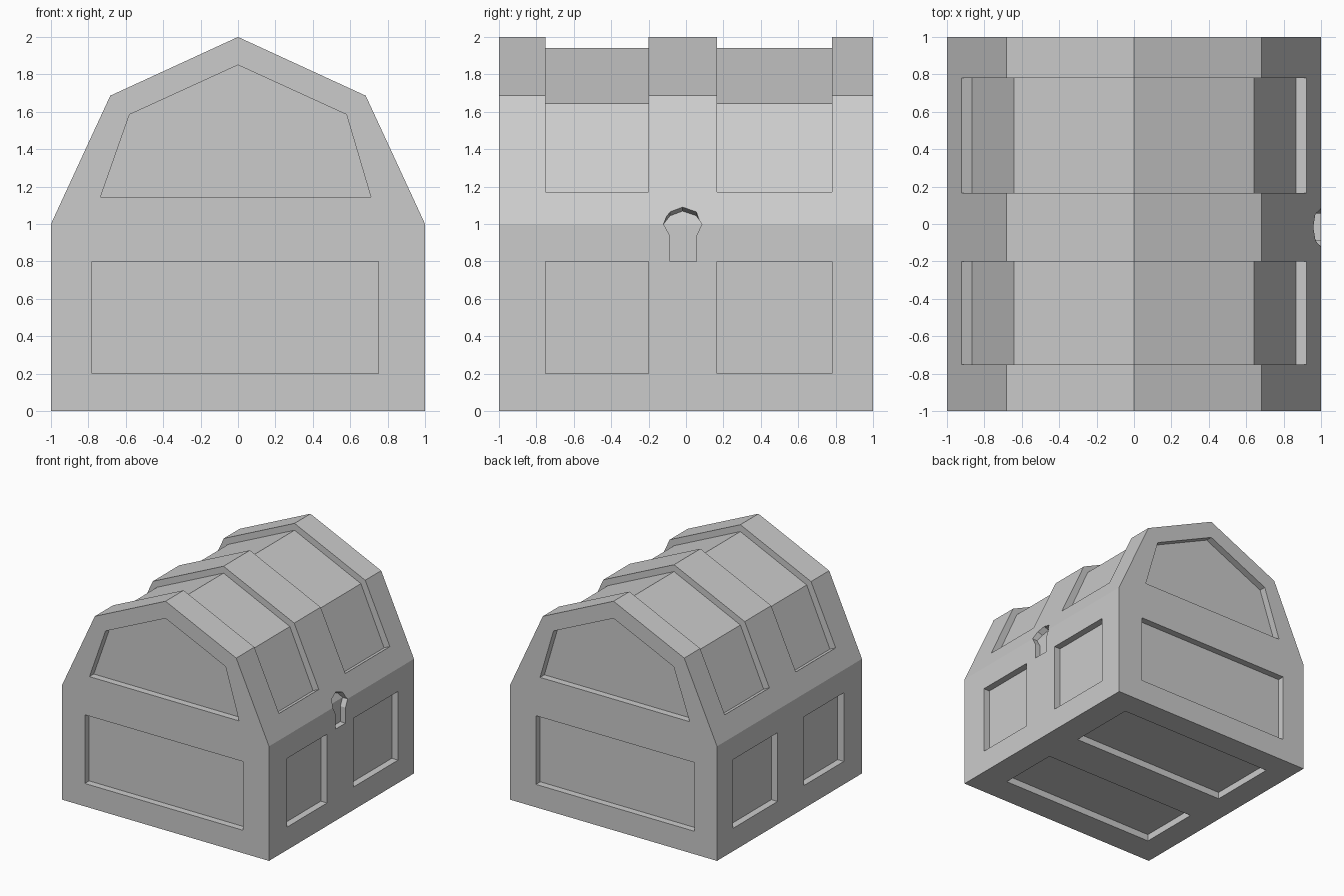
import bpy, bmesh
from mathutils import Vector

if "Cube" in bpy.data.objects:
    bpy.data.objects.remove(bpy.data.objects["Cube"])

DEPTH = 0.06   # how far panels sink in
OUT = 0.05     # how far cutters stick out
X_SPAN = (-0.78, 0.75)
Y_SPANS = [(-0.75, -0.2), (0.165, 0.78)]
Z_SPAN = (0.2, 0.8)


def loft(bm, loop_a, loop_b):
    """Closed solid between two matching loops; returns the two cap faces."""
    a = [bm.verts.new(p) for p in loop_a]
    b = [bm.verts.new(p) for p in loop_b]
    n = len(a)
    caps = [bm.faces.new(a), bm.faces.new(b[::-1])]
    for i in range(n):
        j = (i + 1) % n
        bm.faces.new((a[j], a[i], b[i], b[j]))
    return a, b, caps


def recess(bm, loop, normal, depth=DEPTH):
    """Cutter sinking a flat outline into the surface it lies on."""
    n = Vector(normal)
    return loft(bm, [Vector(p) + n * OUT for p in loop], [Vector(p) - n * depth for p in loop])


def finish(bm, name):
    bmesh.ops.recalc_face_normals(bm, faces=bm.faces[:])
    me = bpy.data.meshes.new(name)
    bm.to_mesh(me)
    bm.free()
    ob = bpy.data.objects.new(name, me)
    bpy.context.collection.objects.link(ob)
    return ob


def rect(u, v):
    return [(u[0], v[0]), (u[1], v[0]), (u[1], v[1]), (u[0], v[1])]


# Chest: gambrel profile extruded front to back
half = [(1, 0), (1, 1), (0.683, 1.686)]
profile = half + [(0, 2)] + [(-x, z) for x, z in reversed(half)]
bm = bmesh.new()
loft(bm, [(x, -1, z) for x, z in profile], [(x, 1, z) for x, z in profile])
chest = finish(bm, "treasure_chest")

bm = bmesh.new()

# End panels: rectangle below, gable shape in the lid
gable = [(-0.735, 1.145), (0.71, 1.145), (0.58, 1.585), (0, 1.85), (-0.58, 1.585)]
for s in (-1, 1):
    for shape in (rect(X_SPAN, Z_SPAN), gable):
        recess(bm, [(x, s, z) for x, z in shape], (0, s, 0))

# Lid channels, as wide as the panels on the long sides
inner = [(0.865, 1.145), (0.641, 1.645), (0, 1.94), (-0.641, 1.645), (-0.865, 1.145)]
channel = inner + [(-1.2, 1.297), (-1.2, 2.3), (1.2, 2.3), (1.2, 1.297)]
for ys in Y_SPANS:
    loft(bm, [(x, ys[0], z) for x, z in channel], [(x, ys[1], z) for x, z in channel])
    # Side panels
    for s in (-1, 1):
        recess(bm, [(s, y, z) for y, z in rect(ys, Z_SPAN)], (s, 0, 0))
    # Underside panels
    recess(bm, [(x, y, 0) for x, y in rect(X_SPAN, ys)], (0, 0, -1))

# Keyhole: follows the wall and bends back with the lid above z = 1
keyhole = [(-0.12, 1.0), (-0.085, 1.065), (-0.018, 1.09), (0.055, 1.065), (0.085, 1.0),
           (0.055, 0.935), (0.055, 0.8), (-0.085, 0.8), (-0.085, 0.935)]
outer, floor = [], []
for y, z in keyhole:
    p = Vector((1 - 0.462 * max(0, z - 1), y, z))
    n = Vector((0.908, 0, 0.419)) if z > 1 else Vector((1, 0, 0))
    outer.append(p + n * OUT)
    floor.append(p - n * 0.05)
a, b, caps = loft(bm, outer, floor)
for ring in (a, b):
    bmesh.ops.connect_verts(bm, verts=[ring[0], ring[4]])

cutter = finish(bm, "panel_cutter")
cutter.hide_render = True

# Carve all recesses, then drop the helper
mod = chest.modifiers.new("recesses", 'BOOLEAN')
mod.operation = 'DIFFERENCE'
mod.solver = 'EXACT'
mod.object = cutter
bpy.context.view_layer.objects.active = chest
chest.select_set(True)
bpy.ops.object.modifier_apply(modifier=mod.name)
bpy.data.objects.remove(cutter)
